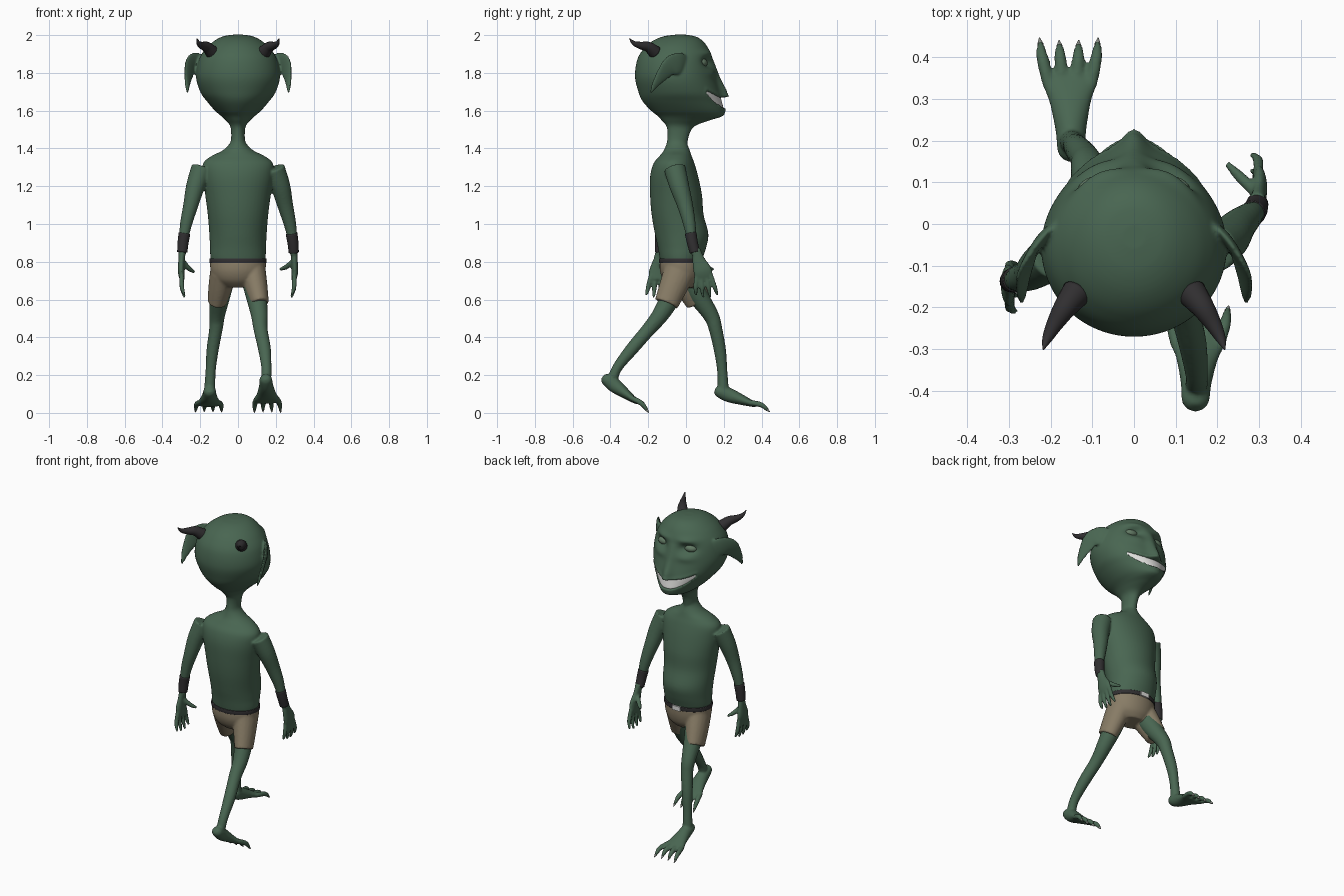
import bpy, bmesh, math
from mathutils import Vector, Matrix

if "Cube" in bpy.data.objects:
    bpy.data.objects.remove(bpy.data.objects["Cube"])


def material(name, rgb):
    m = bpy.data.materials.new(name)
    m.diffuse_color = (*rgb, 1)
    m.use_nodes = True
    m.node_tree.nodes["Principled BSDF"].inputs["Base Color"].default_value = m.diffuse_color
    return m


SKIN = material("skin green", (0.066, 0.132, 0.083))
DARK = material("charcoal", (0.03, 0.028, 0.03))
TAN = material("shorts tan", (0.25, 0.205, 0.135))
WHITE = material("tooth white", (0.72, 0.72, 0.70))
EYE = material("eye pale green", (0.12, 0.19, 0.125))
CLAW = material("claw grey", (0.25, 0.27, 0.24))


def resample(pts, sub):
    """Catmull-Rom through tuples of any length."""
    out, n = [], len(pts)
    for i in range(n - 1):
        p0, p1, p2, p3 = pts[max(i - 1, 0)], pts[i], pts[i + 1], pts[min(i + 2, n - 1)]
        for k in range(sub):
            t = k / sub
            out.append(tuple(b + 0.5 * t * ((c - a) + t * ((2 * a - 5 * b + 4 * c - d) + t * (3 * (b - c) + d - a)))
                             for a, b, c, d in zip(p0, p1, p2, p3)))
    return out + [tuple(pts[-1])]


def sweep(bm, pts, u=(1, 0, 0), sub=5, segs=20, flat=False, relief=None):
    """Loft ellipses along a path of (x, y, z, radius along u, other radius)."""
    pts = resample([p if len(p) == 5 else (*p, p[3]) for p in pts], sub)
    rings = []
    for i, p in enumerate(pts):
        a, b = Vector(pts[max(i - 1, 0)][:3]), Vector(pts[min(i + 1, len(pts) - 1)][:3])
        t = Vector((0, 0, 1)) if flat else (b - a).normalized()
        e1 = Vector(u)
        e1 = (e1 - t * e1.dot(t)).normalized()
        e2 = t.cross(e1)
        ring = []
        for k in range(segs):
            an = 2 * math.pi * k / segs
            co = Vector(p[:3]) + e1 * p[3] * math.cos(an) + e2 * p[4] * math.sin(an)
            if relief and math.sin(an) > 0:
                co.y += relief(co.x, co.z) * min(1, 2 * math.sin(an))
            ring.append(bm.verts.new(co))
        rings.append(ring)
    for r, q in zip(rings, rings[1:]):
        for k in range(segs):
            bm.faces.new((r[k], r[(k + 1) % segs], q[(k + 1) % segs], q[k]))
    bm.faces.new(rings[0][::-1])
    bm.faces.new(rings[-1])


def rows(table):
    """(z, back y, front y, half width) -> sweep points."""
    return [(0, (b + f) / 2, z, w, (f - b) / 2) for z, b, f, w in table]


def finish(bm, name, mat, voxel=0, smooth=3):
    bmesh.ops.recalc_face_normals(bm, faces=bm.faces)
    me = bpy.data.meshes.new(name)
    bm.to_mesh(me)
    bm.free()
    ob = bpy.data.objects.new(name, me)
    bpy.context.collection.objects.link(ob)
    if voxel:  # fuse overlapping volumes into one skin
        r = ob.modifiers.new("fuse", 'REMESH')
        r.mode, r.voxel_size = 'VOXEL', voxel
        s = ob.modifiers.new("soften", 'SMOOTH')
        s.factor, s.iterations = 0.5, smooth
        dg = bpy.context.evaluated_depsgraph_get()
        me = bpy.data.meshes.new_from_object(ob.evaluated_get(dg))
        ob.modifiers.clear()
        ob.data = me
    me.materials.clear()
    me.materials.append(mat)
    for p in me.polygons:
        p.use_smooth = True
    return ob


def part(name, mat, pts, **kw):
    bm = bmesh.new()
    sweep(bm, pts, **kw)
    return finish(bm, name, mat)


# Head shape: profile rows plus a relief for brow, sockets, nose and mouth
HEAD = rows([(2.002, -.06, .0, .03), (1.993, -.12, .05, .08), (1.97, -.175, .088, .125), (1.93, -.222, .118, .17),
             (1.87, -.258, .142, .207), (1.78, -.27, .158, .222), (1.70, -.252, .182, .2), (1.65, -.23, .195, .165),
             (1.60, -.185, .206, .122), (1.572, -.15, .195, .09), (1.55, -.13, .13, .066), (1.52, -.105, .05, .042),
             (1.48, -.098, .02, .036), (1.42, -.1, .006, .038), (1.37, -.1, .0, .04)])
HEAD_ROWS = resample(HEAD, 8)
MOUTH = 0.155


def lips(x):
    s = (x / MOUTH) ** 2
    return 1.612 + .09 * s, 1.668 + .04 * s


def bump(x, z, x0, z0, sx, sz):
    return math.exp(-((abs(x) - x0) / sx) ** 2 - ((z - z0) / sz) ** 2)


def relief(x, z):
    d = -.036 * bump(x, z, .09, 1.855, .045, .026) + .014 * bump(x, z, .09, 1.905, .055, .018)
    d += .008 * bump(x, z, .09, 1.80, .05, .02)
    if z > 1.672:
        d += .036 * math.exp(-(x / .032) ** 2) * max(0, min(1, (1.88 - z) / .17))
    lo, up = lips(x)
    if abs(x) < MOUTH:
        if lo < z < up:
            d -= .02
        else:
            d += .007 * math.exp(-(min(abs(z - lo), abs(z - up)) / .014) ** 2)
    return d


def face_y(x, z):
    for p, q in zip(HEAD_ROWS, HEAD_ROWS[1:]):
        if q[2] <= z <= p[2]:
            t = (p[2] - z) / (p[2] - q[2])
            y, w, d = (p[i] + (q[i] - p[i]) * t for i in (1, 3, 4))
            return y + d * math.sqrt(max(0, 1 - (x / w) ** 2))
    return 0


# Body: head, torso, ears, limbs fused together
body = bmesh.new()
sweep(body, HEAD, sub=8, segs=128, flat=True, relief=relief)
sweep(body, rows([(.70, -.11, .06, .10), (.80, -.135, .083, .142), (.88, -.15, .108, .148), (.95, -.165, .118, .152),
                  (1.05, -.182, .093, .16), (1.15, -.19, .085, .173), (1.25, -.19, .065, .187), (1.32, -.172, .045, .185),
                  (1.36, -.14, .03, .14), (1.39, -.117, .02, .08), (1.43, -.102, .006, .042), (1.47, -.098, .01, .035)]),
      segs=48, flat=True)
claws = bmesh.new()


def digit(base, mid, tip, r, claw=False):
    sweep(body, [(*base, r), (*mid, r), (*tip, r * .55)], u=(.3, .9, .2), segs=12)
    if claw:
        d = (Vector(tip) - Vector(mid)).normalized()
        a, b = Vector(tip) - d * .006, Vector(tip) + d * .014
        sweep(claws, [(*a, r * .55), (*b, .0015)], u=(.3, .9, .2), segs=8, sub=3)


def hand(w, lean, thumb):
    s = math.copysign(1, w[0])
    x, y, z = w
    sweep(body, [(x, y, z + .03, .02, .02), (x + s * .004, y + lean * .2, z - .03, .017, .034),
                 (x + s * .006, y + lean * .6, z - .09, .018, .05), (x, y + lean * .8, z - .135, .013, .045)], segs=20)
    for i in range(4):
        o = (i - 1.5)
        drop = .235 - .012 * abs(o)
        digit((x + s * .003, y + lean * .7 + o * .025, z - .11), (x + s * .002, y + lean * .85 + o * .034, z - .175),
              (x - s * .012, y + lean + o * .038, z - drop), .0125)
    p = Vector((x, y + lean * .3, z - .035))
    t = Vector(thumb)
    digit(p, p.lerp(t, .55) + Vector((0, 0, -.008)), t, .0135)


def foot(heel, toe):
    h, t = Vector(heel), Vector(toe)
    f = t - h
    pts = [(*(h + f * k), ra, rb) for k, ra, rb in
           ((-.07, .015, .015), (0, .032, .03), (.2, .037, .038), (.45, .05, .028), (.62, .066, .019), (.74, .06, .012))]
    sweep(body, pts, segs=24)
    for i in range(4):
        o = i - 1.5
        a = h + f * .6 + Vector((o * .034, 0, 0))
        b = h + f * .84 + Vector((o * .043, 0, .012))
        digit(a, b, h + f * (.98 - .02 * (i % 3 > 0)) + Vector((o * .046, 0, -.004)), .0145, True)


ARM_L = [(-.19, -.075, 1.295, .058), (-.225, -.1, 1.2, .05), (-.25, -.12, 1.1, .04), (-.275, -.13, 1.0, .032),
         (-.291, -.135, .9, .023), (-.295, -.137, .84, .02)]
ARM_R = [(.19, -.06, 1.295, .058), (.225, -.035, 1.2, .052), (.25, -.005, 1.1, .042), (.275, .018, 1.0, .033),
         (.292, .033, .9, .023), (.295, .05, .84, .02)]
LEG_L = [(-.075, -.01, .75, .07), (-.092, .05, .64, .057), (-.11, .13, .52, .042), (-.116, .155, .45, .036),
         (-.135, .18, .33, .032), (-.145, .192, .22, .027), (-.15, .197, .12, .03)]
LEG_R = [(.075, -.04, .75, .07), (.097, -.08, .62, .056), (.113, -.135, .52, .045), (.12, -.2, .44, .037),
         (.14, -.285, .34, .034), (.15, -.36, .245, .027), (.15, -.385, .19, .027)]
for limb in (ARM_L, ARM_R):
    sweep(body, limb, u=(0, 1, 0))
for limb in (LEG_L, LEG_R):
    sweep(body, limb)
hand((-.295, -.137, .84), -.015, (-.23, -.09, .745))
hand((.295, .055, .84), .055, (.222, .145, .76))
foot((-.15, .172, .115), (-.156, .44, .015))
foot((.147, -.425, .18), (.156, -.2, .012))
for s in (-1, 1):  # drooping ears
    sweep(body, [(s * .19, -.005, 1.85, .012, .045), (s * .222, -.035, 1.852, .012, .058),
                 (s * .25, -.08, 1.838, .011, .056), (s * .263, -.125, 1.79, .01, .04),
                 (s * .268, -.165, 1.735, .009, .02), (s * .267, -.188, 1.69, .004, .005)], u=(s * .8, .6, 0))
finish(body, "body", SKIN, voxel=0.0065)
finish(claws, "toe_claws", CLAW)

# Horns, eyes and wristbands
for s, side in ((-1, "left"), (1, "right")):
    part(side + "_horn", DARK, [(s * .138, -.165, 1.91, .036), (s * .165, -.2, 1.937, .028), (s * .19, -.24, 1.945, .02),
                                (s * .208, -.275, 1.957, .012), (s * .217, -.3, 1.982, .002)])
    bm = bmesh.new()
    bmesh.ops.create_uvsphere(bm, u_segments=24, v_segments=16, radius=.036,
                              matrix=Matrix.Translation((s * .09, .078, 1.853)) @ Matrix.Diagonal((1.25, 1, .75, 1)))
    finish(bm, side + "_eye", EYE)
part("left_wristband", DARK, [(-.2835, -.133, .95, .031), (-.291, -.135, .9, .029), (-.295, -.137, .85, .027)], u=(0, 1, 0))
part("right_wristband", DARK, [(.2835, .025, .95, .031), (.291, .034, .9, .029), (.295, .047, .85, .027)], u=(0, 1, 0))

# Teeth: curved plate set into the mouth
bm = bmesh.new()
cols = []
for i in range(33):
    x = MOUTH * .98 * (i / 16 - 1)
    lo, up = lips(x)
    lo, up = lo - .003, up + .003
    cols.append([bm.verts.new((x, face_y(x, z) - .008, z)) for z in (lo + (up - lo) * k / 6 for k in range(7))])
for a, b in zip(cols, cols[1:]):
    for k in range(6):
        bm.faces.new((b[k], a[k], a[k + 1], b[k + 1]))
teeth = finish(bm, "teeth", WHITE)
sol = teeth.modifiers.new("thickness", 'SOLIDIFY')
sol.thickness, sol.offset = .004, 0

# Shorts, belt and buckle
bm = bmesh.new()
sweep(bm, rows([(.665, -.08, .05, .08), (.70, -.118, .075, .125), (.75, -.138, .088, .145), (.805, -.139, .09, .148)]),
      segs=40, flat=True)
sweep(bm, [(-.078, -.015, .745, .07, .085), (-.095, .025, .665, .062, .078), (-.112, .066, .585, .05, .068)])
sweep(bm, [(.078, -.035, .745, .07, .085), (.095, -.068, .665, .062, .075), (.114, -.104, .578, .05, .064)])
finish(bm, "shorts", TAN, voxel=0.007, smooth=4)
part("belt", DARK, rows([(.793, -.143, .094, .151), (.805, -.144, .095, .152), (.817, -.143, .095, .151)]),
     flat=True, segs=48)
bm = bmesh.new()
bmesh.ops.create_cube(bm, size=1, matrix=Matrix.Translation((0, .096, .805)) @ Matrix.Diagonal((.055, .01, .028, 1)))
buckle = finish(bm, "belt_buckle", WHITE)
for p in buckle.data.polygons:
    p.use_smooth = False
